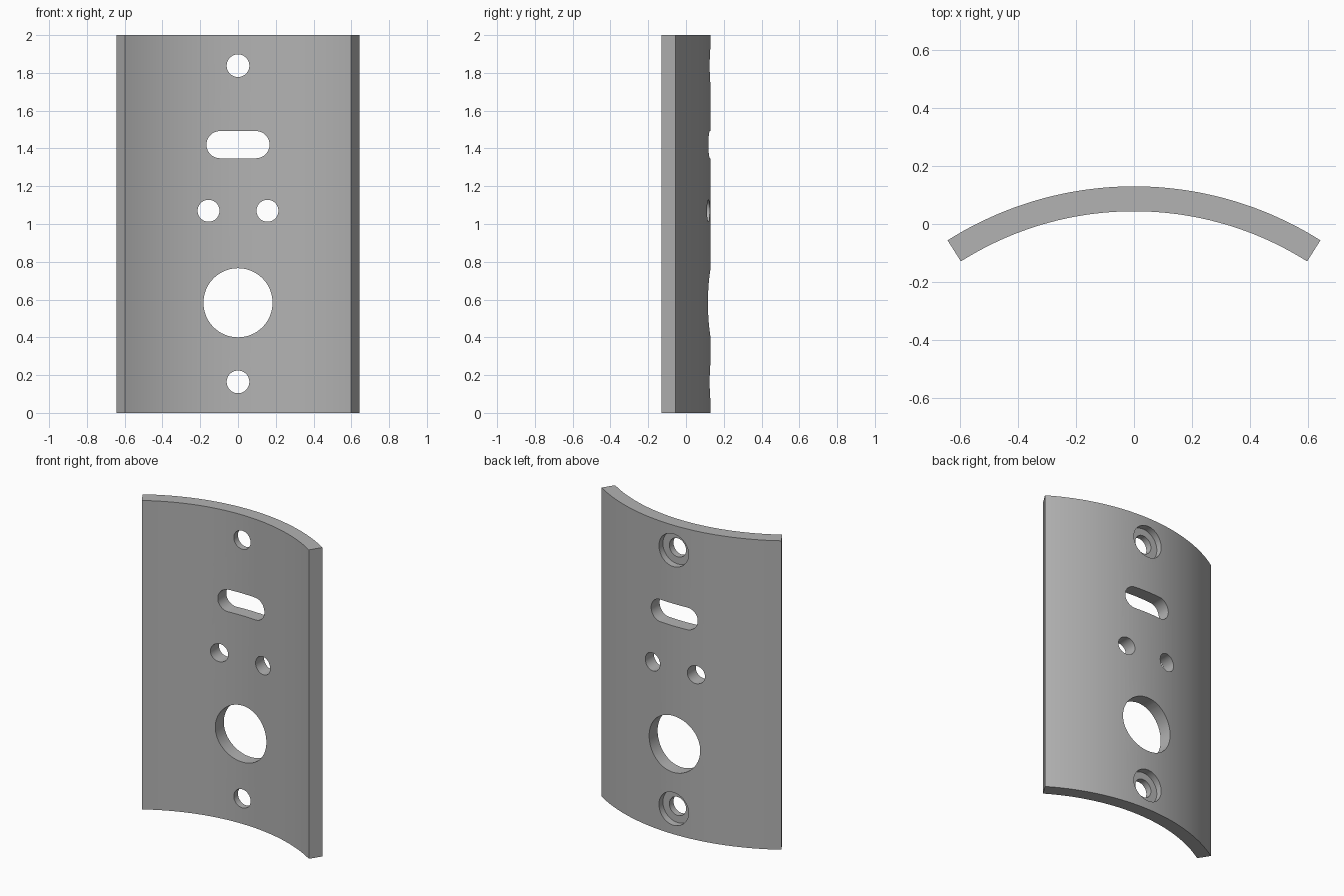
import bpy, bmesh, math

if "Cube" in bpy.data.objects:
    bpy.data.objects.remove(bpy.data.objects["Cube"])

HEIGHT = 2.0
OUTER, THICK = 1.205, 0.086
HALF_ANGLE = math.radians(32.3)
BACK_Y = 0.13
AXIS_Y = BACK_Y - OUTER
SEGMENTS = 48
BORE_FLOOR = BACK_Y - 0.045

# Plain grey metal
metal = bpy.data.materials.new("grey metal")
grey = (0.45, 0.45, 0.45, 1)
metal.diffuse_color = grey
metal.use_nodes = True
metal.node_tree.nodes["Principled BSDF"].inputs["Base Color"].default_value = grey


def extruded(name, outline, offset):
    """Make a closed solid by sweeping an outline along an offset."""
    bm = bmesh.new()
    face = bm.faces.new([bm.verts.new(p) for p in outline])
    swept = bmesh.ops.extrude_face_region(bm, geom=[face])["geom"]
    verts = [v for v in swept if isinstance(v, bmesh.types.BMVert)]
    bmesh.ops.translate(bm, verts=verts, vec=offset)
    bmesh.ops.recalc_face_normals(bm, faces=bm.faces)
    mesh = bpy.data.meshes.new(name)
    bm.to_mesh(mesh)
    bm.free()
    mesh.materials.append(metal)
    obj = bpy.data.objects.new(name, mesh)
    bpy.context.collection.objects.link(obj)
    return obj


def arc(radius):
    angles = [HALF_ANGLE * (2 * i / SEGMENTS - 1) for i in range(SEGMENTS + 1)]
    return [(radius * math.sin(a), AXIS_Y + radius * math.cos(a), 0) for a in angles]


def cut(name, x, z, radius, stretch=0, start=-0.4):
    """Cut a round hole, or a slot when stretched, straight through to the back."""
    outline = []
    for side in (1, -1):
        for i in range(33):
            a = math.pi * (i / 32 - 0.5)
            if stretch == 0 and i == 32:
                continue
            outline.append((x + side * (stretch + radius * math.cos(a)), start,
                            z + side * radius * math.sin(a)))
    cutter = extruded(name, outline, (0, 0.8, 0))
    cutter.hide_render = True
    mod = plate.modifiers.new(name, "BOOLEAN")
    mod.operation = "DIFFERENCE"
    mod.solver = "EXACT"
    mod.object = cutter
    bpy.ops.object.modifier_apply(modifier=mod.name)
    bpy.data.objects.remove(cutter)


# Curved plate
plate = extruded("curved_plate", arc(OUTER) + arc(OUTER - THICK)[::-1], (0, 0, HEIGHT))
bpy.context.view_layer.objects.active = plate
plate.select_set(True)

# Screw holes, counterbored from the back
for label, z in (("upper", 1.838), ("lower", 0.164)):
    cut(label + "_screw_hole", 0, z, 0.06)
    cut(label + "_counterbore", 0, z, 0.106, start=BORE_FLOOR)

# Slot, pair of small holes and large round opening
cut("slot", 0, 1.42, 0.072, stretch=0.095)
for x in (-0.156, 0.156):
    cut("small_hole", x, 1.07, 0.058)
cut("large_opening", 0, 0.583, 0.183)

bpy.ops.object.shade_smooth_by_angle(angle=math.radians(30))
